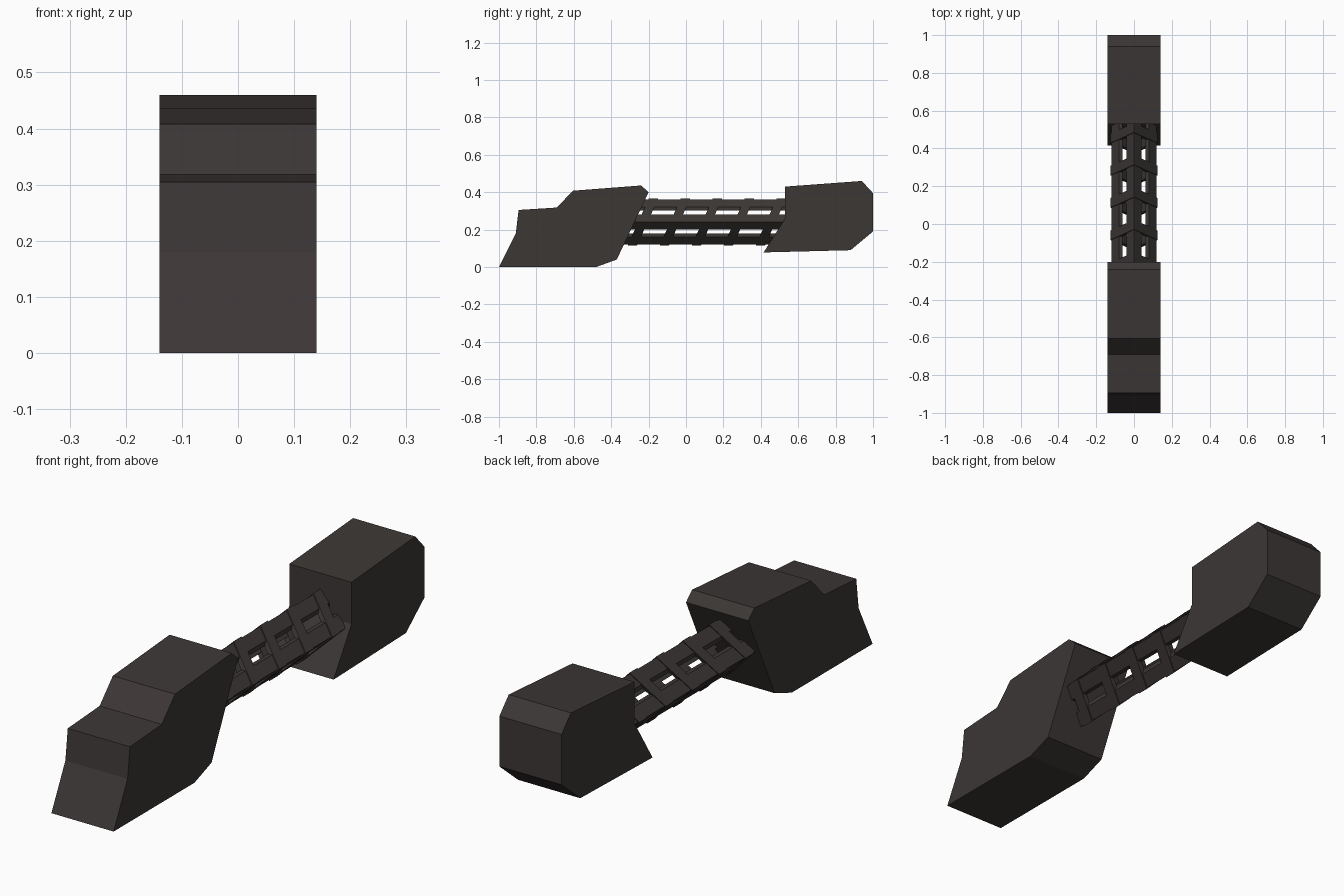
import bpy, math

if "Cube" in bpy.data.objects:
    bpy.data.objects.remove(bpy.data.objects["Cube"])

mat = bpy.data.materials.new("dark_grey")
mat.diffuse_color = (0.045, 0.038, 0.036, 1)
mat.use_nodes = True
mat.node_tree.nodes["Principled BSDF"].inputs["Base Color"].default_value = mat.diffuse_color


def make(name, verts, faces):
    me = bpy.data.meshes.new(name)
    me.from_pydata(verts, [], faces)
    me.materials.append(mat)
    ob = bpy.data.objects.new(name, me)
    bpy.context.collection.objects.link(ob)
    bpy.context.view_layer.objects.active = ob
    for o in bpy.context.selected_objects:
        o.select_set(False)
    ob.select_set(True)
    bpy.ops.object.mode_set(mode='EDIT')
    bpy.ops.mesh.select_all(action='SELECT')
    bpy.ops.mesh.normals_make_consistent(inside=False)
    bpy.ops.object.mode_set(mode='OBJECT')
    return ob


def prism(name, a, b):
    # Solid between two matching outlines
    n = len(a)
    sides = [(i, (i + 1) % n, n + (i + 1) % n, n + i) for i in range(n)]
    return make(name, a + b, [tuple(range(n)), tuple(range(n, 2 * n))] + sides)


def block(name, profile, w):
    return prism(name, [(-w, y, z) for y, z in profile], [(w, y, z) for y, z in profile])


# End blocks
block("front_block", [(-1, 0), (-0.91, 0.18), (-0.895, 0.305), (-0.69, 0.318), (-0.605, 0.408),
                      (-0.24, 0.436), (-0.20, 0.40), (-0.37, 0.04), (-0.48, 0)], 0.14)
block("rear_block", [(0.415, 0.078), (0.53, 0.26), (0.53, 0.43), (0.94, 0.46),
                     (1, 0.395), (1, 0.19), (0.88, 0.09)], 0.14)

# Diamond lattice core between the blocks
CZ, R, T, ARM, SLOPE = 0.241, 0.12, 0.018, 0.04, 0.45
CORNERS = ["right", "top", "left", "bottom"]


def slanted(y, z):
    return y + (z - CZ) * SLOPE


# Angled corner rails
section = [(R, 0), (R - ARM, ARM), (R - ARM - T, ARM), (R - T, 0),
           (R - ARM - T, -ARM), (R - ARM, -ARM)]
for k, corner in enumerate(CORNERS):
    c, s = round(math.cos(k * math.pi / 2)), round(math.sin(k * math.pi / 2))
    pts = [(u * c - v * s, CZ + u * s + v * c) for u, v in section]
    prism(corner + "_rail", [(x, slanted(-0.33, z), z) for x, z in pts],
          [(x, 0.56, z) for x, z in pts])

# Slanted diamond hoops
for i in range(5):
    yc = -0.23 + i * 0.171
    verts, faces = [], []
    for r, dy in ((R + 0.005, -0.025), (R + 0.005, 0.025), (R - 0.02, 0.025), (R - 0.02, -0.025)):
        for x, z in ((r, CZ), (0, CZ + r), (-r, CZ), (0, CZ - r)):
            verts.append((x, slanted(yc, z) + dy, z))
    for a in range(4):
        for k in range(4):
            b, n = (a + 1) % 4, (k + 1) % 4
            faces.append((4 * a + k, 4 * a + n, 4 * b + n, 4 * b + k))
    make(f"hoop_{i + 1}", verts, faces)
